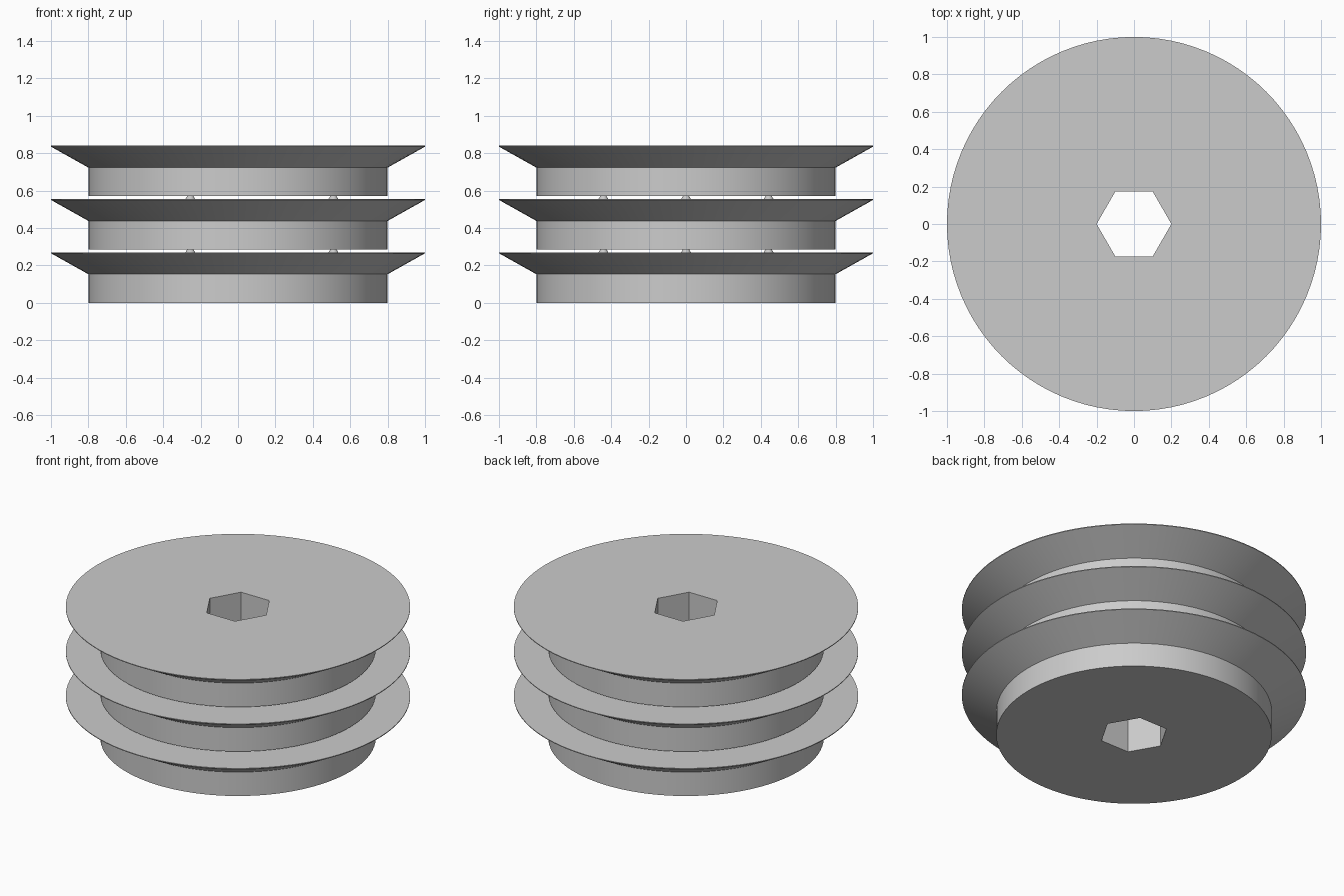
import bpy, bmesh, math

SEGMENTS = 96          # multiple of six, so hexagon corners land on vertices
DISC_HEIGHT = 0.27
PITCH = 0.285
HEX_RADIUS = 0.2

old = bpy.data.objects.get("Cube")
if old:
    bpy.data.objects.remove(old)

grey = bpy.data.materials.new("plain grey")
grey.use_nodes = True
grey.diffuse_color = (0.6, 0.6, 0.6, 1)
grey.node_tree.nodes["Principled BSDF"].inputs["Base Color"].default_value = (0.6, 0.6, 0.6, 1)


def finish(bm, name, z):
    bmesh.ops.recalc_face_normals(bm, faces=bm.faces)
    mesh = bpy.data.meshes.new(name)
    bm.to_mesh(mesh)
    bm.free()
    mesh.materials.append(grey)
    obj = bpy.data.objects.new(name, mesh)
    bpy.context.collection.objects.link(obj)
    obj.location.z = z
    bpy.ops.object.select_all(action="DESELECT")
    obj.select_set(True)
    bpy.context.view_layer.objects.active = obj
    bpy.ops.object.shade_smooth_by_angle(angle=math.radians(30))
    return obj


def hexagon(angle):
    """Distance from the axis to the hexagonal bore wall."""
    sixth = math.pi / 3
    return HEX_RADIUS * math.cos(sixth / 2) / math.cos(angle % sixth - sixth / 2)


def flanged_disc(name, z):
    # Closed profile: bore, hub wall, flared flange, thin lip; None means the bore
    profile = [(None, 0), (0.8, 0), (0.8, 0.153), (1, 0.265),
               (1, DISC_HEIGHT), (None, DISC_HEIGHT)]
    bm = bmesh.new()
    rings = []
    for radius, height in profile:
        ring = []
        for i in range(SEGMENTS):
            a = math.tau * i / SEGMENTS
            # the tiny offset keeps corner angles on the right side of the modulo
            r = radius if radius else hexagon(a + 1e-9)
            ring.append(bm.verts.new((r * math.cos(a), r * math.sin(a), height)))
        rings.append(ring)
    for k, lower in enumerate(rings):
        upper = rings[(k + 1) % len(rings)]
        for i in range(SEGMENTS):
            j = (i + 1) % SEGMENTS
            bm.faces.new((lower[i], lower[j], upper[j], upper[i]))
    return finish(bm, name, z)


def spacer_peg(name, angle, z):
    # Small tapered peg holding the next disc clear of the one below
    bm = bmesh.new()
    gap = PITCH - DISC_HEIGHT
    bmesh.ops.create_cone(bm, cap_ends=True, segments=24, radius1=0.026,
                          radius2=0.017, depth=gap)
    obj = finish(bm, name, z + gap / 2)
    obj.location.x = 0.51 * math.cos(angle)
    obj.location.y = 0.51 * math.sin(angle)


# Stack of three discs with three pegs in each gap
for level, label in enumerate(("lower", "middle", "upper")):
    flanged_disc(label + "_flanged_disc", level * PITCH)
    if level < 2:
        for n in range(3):
            spacer_peg(f"{label}_spacer_peg_{n + 1}", math.tau * n / 3,
                       level * PITCH + DISC_HEIGHT)
